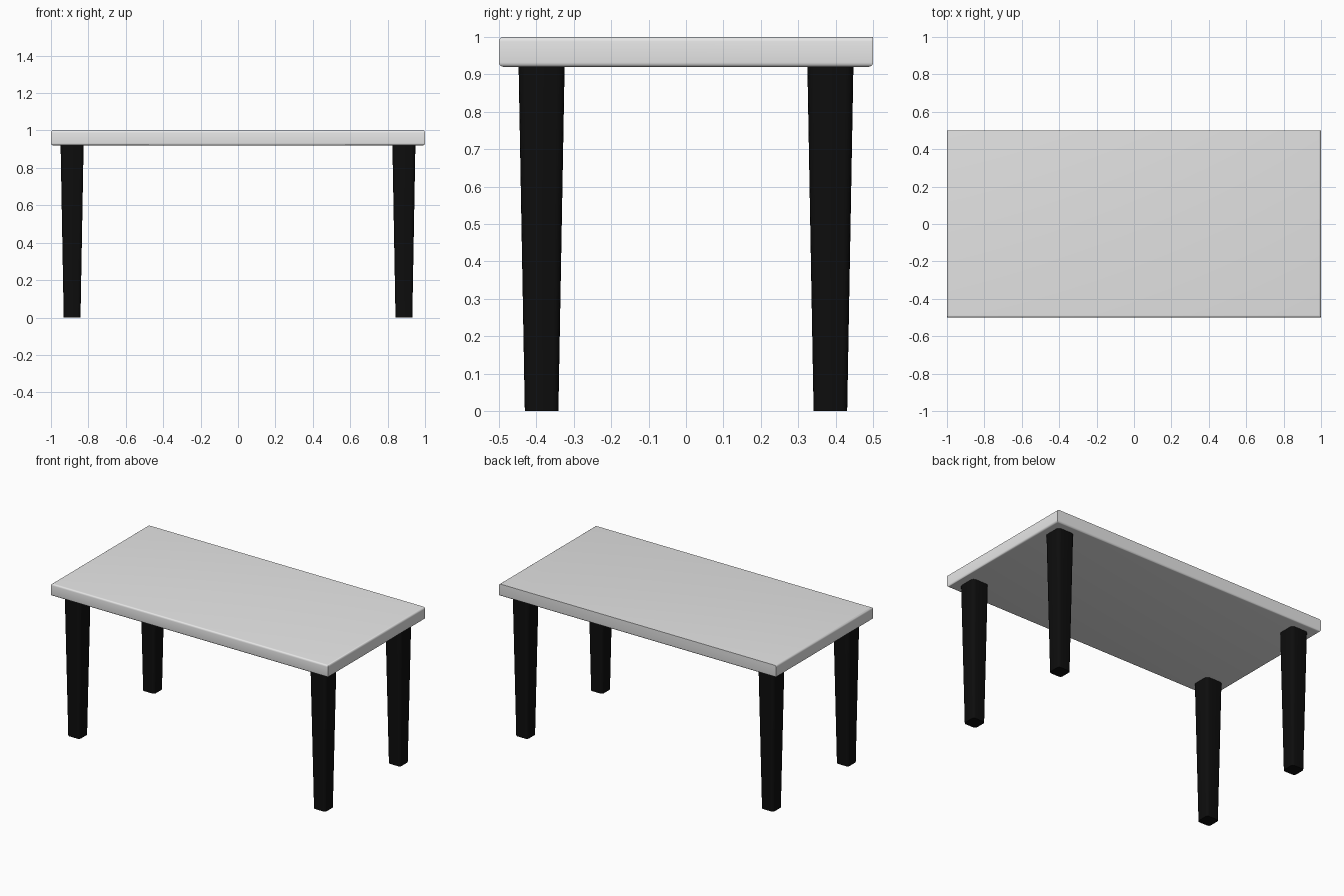
import bpy
import bmesh
import math

if "Cube" in bpy.data.objects:
    bpy.data.objects.remove(bpy.data.objects["Cube"], do_unlink=True)


def make_material(name, rgb):
    mat = bpy.data.materials.new(name)
    mat.use_nodes = True
    colour = (*rgb, 1)
    mat.diffuse_color = colour
    mat.node_tree.nodes["Principled BSDF"].inputs["Base Color"].default_value = colour
    return mat


def finish(bm, name, mat, location):
    bmesh.ops.recalc_face_normals(bm, faces=bm.faces)
    mesh = bpy.data.meshes.new(name)
    bm.to_mesh(mesh)
    bm.free()
    mesh.materials.append(mat)
    obj = bpy.data.objects.new(name, mesh)
    obj.location = location
    bpy.context.collection.objects.link(obj)
    bpy.ops.object.select_all(action="DESELECT")
    obj.select_set(True)
    bpy.context.view_layer.objects.active = obj
    bpy.ops.object.shade_smooth_by_angle(angle=math.radians(35))
    return obj


def box(width, depth, height):
    """Box standing on its own origin."""
    bm = bmesh.new()
    bmesh.ops.create_cube(bm, size=1)
    for v in bm.verts:
        v.co = (v.co.x * width, v.co.y * depth, (v.co.z + 0.5) * height)
    return bm


def round_edges(bm, edges, radius):
    bmesh.ops.bevel(bm, geom=edges, offset=radius, segments=4, profile=0.5,
                    affect="EDGES", clamp_overlap=True)


light_grey = make_material("light grey", (0.8, 0.8, 0.8))
black = make_material("black", (0.004, 0.004, 0.004))

TABLE_HEIGHT = 1.0
THICKNESS = 0.08
LEG_HEIGHT = TABLE_HEIGHT - THICKNESS

# Tabletop: rounded rims, except the square upper back edge
bm = box(2, 1, THICKNESS)


def is_rounded(edge):
    a, b = edge.verts
    horizontal = abs(a.co.z - b.co.z) < 0.001
    upper_back = min(a.co.z, b.co.z) > 0.01 and min(a.co.y, b.co.y) > 0
    return horizontal and not upper_back


round_edges(bm, [e for e in bm.edges if is_rounded(e)], 0.012)
finish(bm, "tabletop", light_grey, (0, 0, LEG_HEIGHT))

# Legs: square with rounded corners, tapering towards the floor
LEG_WIDTH = 0.123
TAPER = 0.73
for side, sx in (("left", 1), ("right", -1)):
    for end, sy in (("front", -1), ("back", 1)):
        bm = box(LEG_WIDTH, LEG_WIDTH, LEG_HEIGHT)
        uprights = [e for e in bm.edges
                    if abs(e.verts[0].co.z - e.verts[1].co.z) > 0.1]
        round_edges(bm, uprights, 0.023)
        for v in bm.verts:
            if v.co.z < 0.01:
                v.co.x *= TAPER
                v.co.y *= TAPER
        finish(bm, f"{end}_{side}_leg", black, (sx * 0.887, sy * 0.386, 0))
